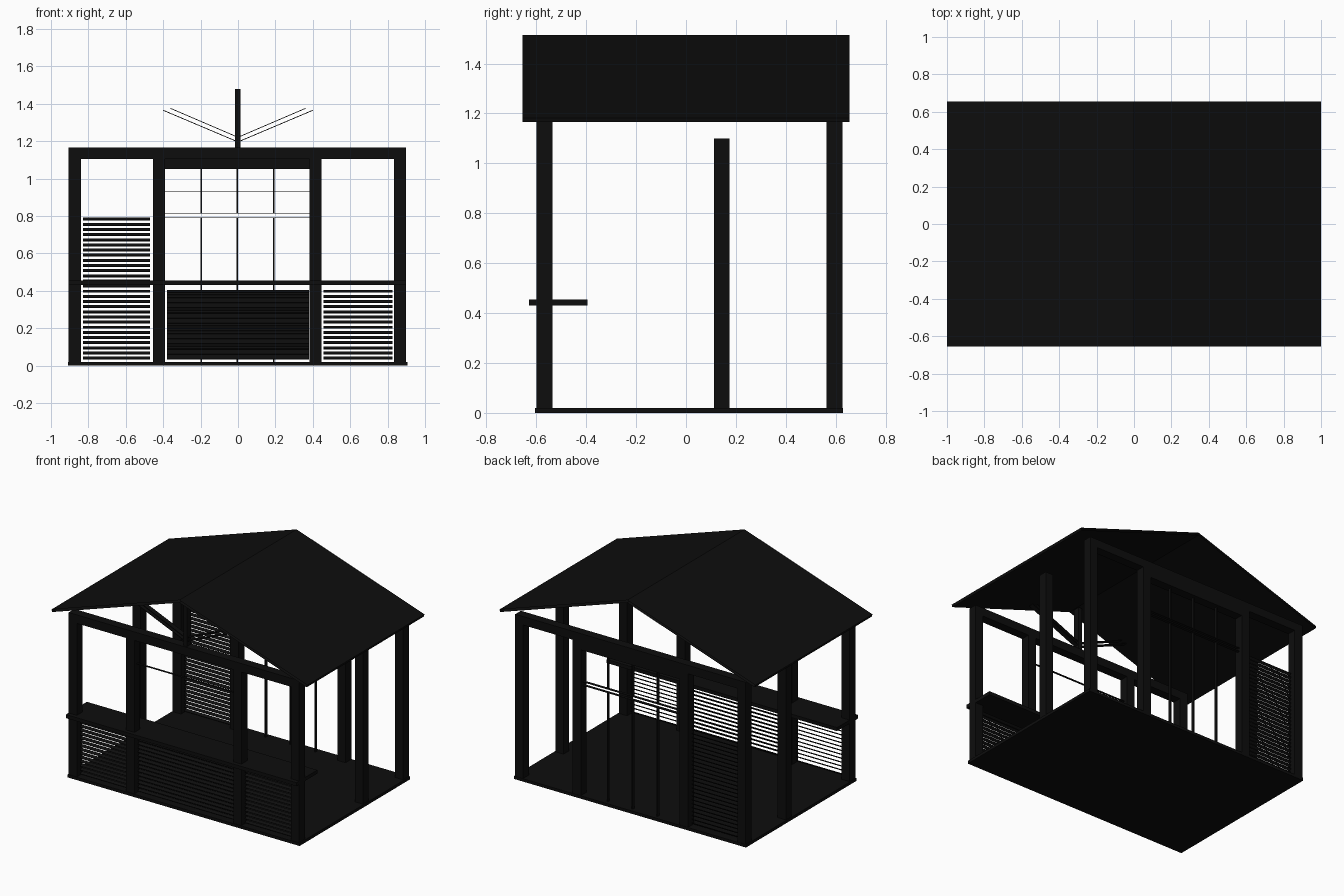
import bpy, bmesh, math
from mathutils import Matrix, Vector

if "Cube" in bpy.data.objects:
    bpy.data.objects.remove(bpy.data.objects["Cube"])

BLACK = bpy.data.materials.new("black_paint")
BLACK.diffuse_color = (0.004, 0.004, 0.004, 1)
BLACK.use_nodes = True
BLACK.node_tree.nodes["Principled BSDF"].inputs["Base Color"].default_value = BLACK.diffuse_color


def finish(name, bm):
    bmesh.ops.recalc_face_normals(bm, faces=bm.faces)
    me = bpy.data.meshes.new(name)
    bm.to_mesh(me)
    bm.free()
    me.materials.append(BLACK)
    ob = bpy.data.objects.new(name, me)
    bpy.context.collection.objects.link(ob)
    return ob


def add_box(bm, x, y, z, rot=None):
    c = Vector(((x[0] + x[1]) / 2, (y[0] + y[1]) / 2, (z[0] + z[1]) / 2))
    m = Matrix.Translation(c) @ (rot or Matrix()) @ Matrix.Diagonal(
        (x[1] - x[0], y[1] - y[0], z[1] - z[0], 1))
    bmesh.ops.create_cube(bm, size=1, matrix=m)


def box(name, x, y, z):
    bm = bmesh.new()
    add_box(bm, x, y, z)
    return finish(name, bm)


def louvre(name, x, y, z0, z1, pitch=0.0275):
    # stack of thin tilted slats
    bm = bmesh.new()
    tilt = Matrix.Rotation(math.radians(40), 4, 'X')
    for i in range(int((z1 - z0) / pitch) + 1):
        z = z0 + i * pitch
        add_box(bm, x, (y - 0.01, y + 0.01), (z - 0.002, z + 0.002), tilt)
    return finish(name, bm)


FRONT, MID, BACK = (-0.6, -0.535), (0.113, 0.175), (0.563, 0.627)
COLS = [(-0.905, -0.84), (-0.455, -0.39), (0.383, 0.447), (0.835, 0.897)]

# floor slab
box("floor", (-0.91, 0.905), (-0.605, 0.63), (0, 0.02))

# posts and long beams on the front and back
for side, y in (("front", FRONT), ("back", BACK)):
    for i, x in enumerate(COLS):
        box(f"{side}_post_{i}", x, y, (0.02, 1.165))
    box(f"{side}_beam", (-0.905, 0.897), y, (1.105, 1.165))
# free standing side posts
for i in (0, 3):
    box(f"middle_post_{i}", COLS[i], MID, (0.02, 1.1))

# counter across the front
box("counter", (-0.905, 0.897), (-0.63, -0.395), (0.43, 0.455))

# louvre panels, the middle bay has a second layer between the slats
BAYS = [(-0.83, -0.47), (-0.38, 0.38), (0.457, 0.825)]
for i, x in enumerate(BAYS):
    louvre(f"front_louvre_{i}", x, -0.567, 0.04, 0.41)
louvre("front_inner_louvre", BAYS[1], -0.55, 0.054, 0.41)
louvre("back_tall_louvre", BAYS[0], 0.595, 0.04, 0.785)

# back doors: header, thin stiles and rails
box("door_header", (-0.39, 0.383), BACK, (1.05, 1.105))
for i, x in enumerate((-0.197, -0.003, 0.192)):
    for part, z in (("lower", (0.02, 0.79)), ("upper", (0.815, 1.05))):
        box(f"door_{part}_stile_{i}", (x - 0.004, x + 0.004), (0.585, 0.605), z)
for i, z in enumerate((0.79, 0.815)):
    box(f"door_rail_{i}", (-0.39, 0.383), (0.585, 0.605), (z - 0.0015, z + 0.0015))
# thin rail in the front opening
box("front_rail", (-0.39, 0.383), (-0.575, -0.56), (0.929, 0.932))

# gable roof sheet, folded at the ridge with a turned eave and open ends
bm = bmesh.new()
prof = [(-1, 1.182), (0, 1.515), (1, 1.182), (0.995, 1.165), (0, 1.497), (-0.995, 1.165)]
a, b = [[bm.verts.new((x, y, z)) for x, z in prof] for y in (-0.655, 0.655)]
for i in range(6):
    j = (i + 1) % 6
    bm.faces.new((a[i], a[j], b[j], b[i]))
finish("roof", bm)

# front truss
box("king_post", (-0.015, 0.013), (-0.59, -0.545), (1.165, 1.48))
for s, tag in ((-1, "left"), (1, "right")):
    for k, (p, q) in enumerate((((0.01, 1.2), (0.4, 1.365)), ((0.01, 1.225), (0.36, 1.375)))):
        d = Vector((s * (q[0] - p[0]), 0, q[1] - p[1]))
        cx, cz, h = s * (p[0] + q[0]) / 2, (p[1] + q[1]) / 2, d.length / 2
        bm = bmesh.new()
        add_box(bm, (cx - h, cx + h), (-0.585, -0.55), (cz - 0.002, cz + 0.002),
                Matrix.Rotation(-math.atan2(d.z, d.x), 4, 'Y'))
        finish(f"{tag}_strut_{k}", bm)
